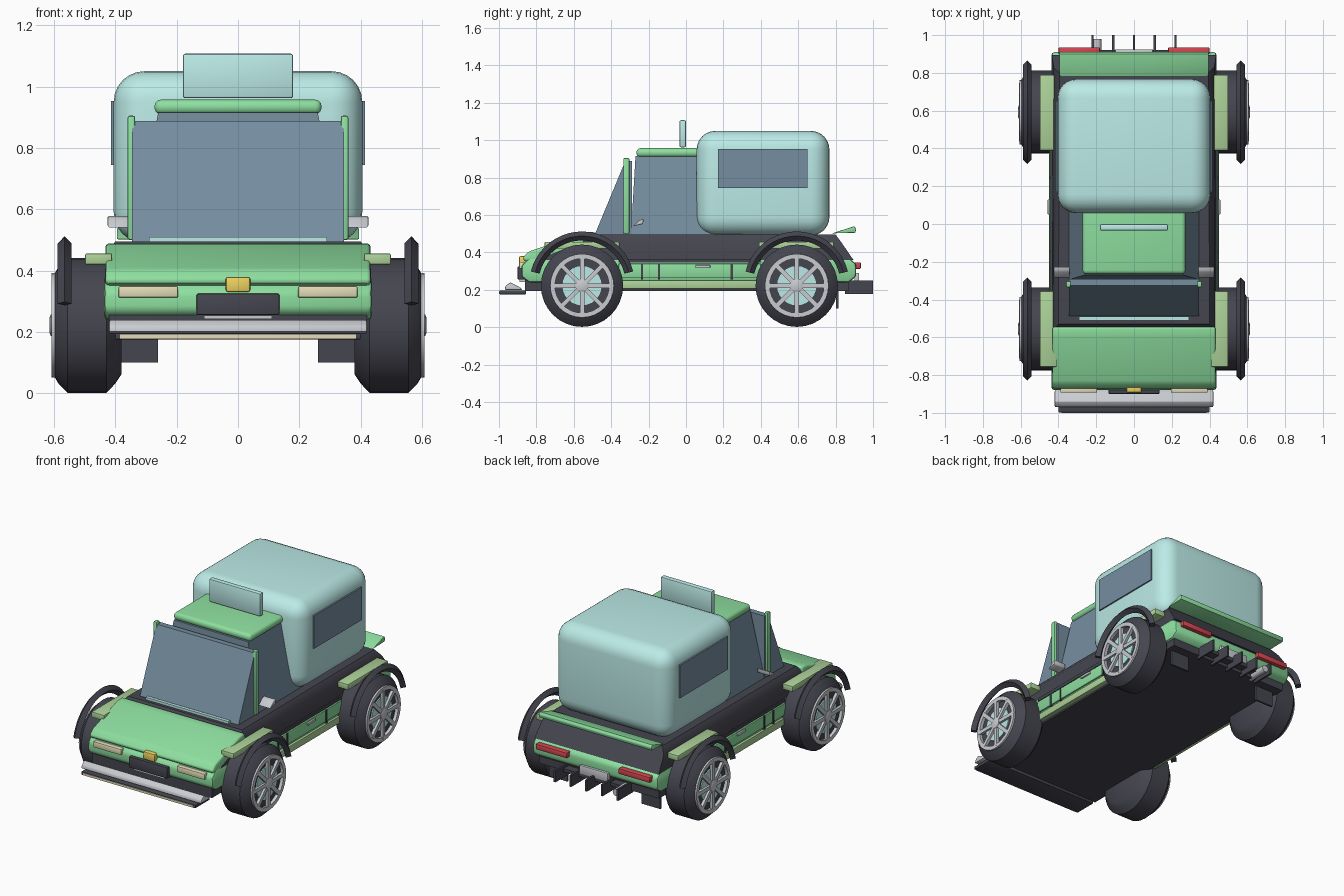
import bpy, bmesh
from math import pi, sin, cos, radians
from mathutils import Matrix

if "Cube" in bpy.data.objects:
    bpy.data.objects.remove(bpy.data.objects["Cube"])

COLORS = {
    "green": (0.27, 0.74, 0.35), "olive": (0.42, 0.65, 0.32), "mint": (0.50, 0.83, 0.80),
    "glass": (0.18, 0.27, 0.35), "dark": (0.06, 0.06, 0.08), "silver": (0.58, 0.60, 0.63),
    "cream": (0.78, 0.72, 0.48), "yellow": (0.85, 0.65, 0.12), "red": (0.65, 0.06, 0.08),
}
MATS = {}
for key, rgb in COLORS.items():
    MATS[key] = bpy.data.materials.new(key)
    MATS[key].diffuse_color = (*rgb, 1)


def finish(name, bm, color, bevel=0, segs=2, angle=35):
    bmesh.ops.recalc_face_normals(bm, faces=bm.faces)
    if bevel:
        edges = [e for e in bm.edges if len(e.link_faces) == 2 and e.calc_face_angle() > 0.25]
        bmesh.ops.bevel(bm, geom=edges, offset=bevel, segments=segs, profile=0.5,
                        affect='EDGES', clamp_overlap=True)
    me = bpy.data.meshes.new(name)
    bm.to_mesh(me)
    bm.free()
    ob = bpy.data.objects.new(name, me)
    bpy.context.collection.objects.link(ob)
    me.materials.append(MATS[color])
    bpy.ops.object.select_all(action='DESELECT')
    ob.select_set(True)
    bpy.context.view_layer.objects.active = ob
    bpy.ops.object.shade_smooth_by_angle(angle=radians(angle))
    return ob


def rings(bm, loops, closed=False):
    """Skin a list of equal-length point loops; cap the ends unless closed."""
    vs = [[bm.verts.new(p) for p in lp] for lp in loops]
    n = len(vs[0])
    for i in range(len(vs) if closed else len(vs) - 1):
        a, b = vs[i], vs[(i + 1) % len(vs)]
        for j in range(n):
            k = (j + 1) % n
            bm.faces.new((a[j], a[k], b[k], b[j]))
    if not closed:
        bm.faces.new(vs[0])
        bm.faces.new(vs[-1])


def box(name, x, y, z, color, bevel=0, segs=2):
    bm = bmesh.new()
    rings(bm, [[(x[0], y[0], h), (x[1], y[0], h), (x[1], y[1], h), (x[0], y[1], h)] for h in z])
    return finish(name, bm, color, bevel, segs)


def prism(name, profile, x0, x1, color, bevel=0, segs=2):
    """Side profile (y, z) extruded across x."""
    bm = bmesh.new()
    rings(bm, [[(x, y, z) for y, z in profile] for x in (x0, x1)])
    return finish(name, bm, color, bevel, segs)


def frustum(name, low, high, color, bevel=0):
    """Box tapering between two (half_x, y0, y1, z) rectangles."""
    bm = bmesh.new()
    rings(bm, [[(-hx, a, z), (hx, a, z), (hx, b, z), (-hx, b, z)] for hx, a, b, z in (low, high)])
    return finish(name, bm, color, bevel)


def lathe(name, profile, s, y, z, color, n=32, closed=False):
    """(x, radius) profile turned about a sideways axle."""
    bm = bmesh.new()
    rings(bm, [[(s * x, y + r * cos(2 * pi * i / n), z + r * sin(2 * pi * i / n))
                for i in range(n)] for x, r in profile], closed)
    return finish(name, bm, color)


# Floor, lower body, shoulders and hood
box("floor", (-0.42, 0.42), (-0.86, 0.87), (0.195, 0.26), "dark")
prism("lower_body", [(-0.84, 0.24), (-0.88, 0.27), (-0.88, 0.33), (-0.84, 0.37),
                     (0.87, 0.37), (0.91, 0.34), (0.91, 0.27), (0.87, 0.24)],
      -0.437, 0.437, "green", 0.015)
bm = bmesh.new()
rings(bm, [[(-0.435, -0.80, 0.36), (0.435, -0.80, 0.36), (0.435, 0.895, 0.36), (-0.435, 0.895, 0.36)],
           [(-0.43, -0.56, 0.455), (0.43, -0.56, 0.455), (0.425, 0.83, 0.455), (-0.425, 0.83, 0.455)],
           [(-0.40, -0.53, 0.495), (0.40, -0.53, 0.495), (0.395, 0.80, 0.495), (-0.395, 0.80, 0.495)]])
finish("shoulder_body", bm, "dark")
prism("hood", [(-0.545, 0.49), (-0.60, 0.485), (-0.84, 0.405), (-0.875, 0.37), (-0.86, 0.35), (-0.545, 0.36)],
      -0.432, 0.432, "green", 0.02, 3)

# Cabin
prism("windscreen", [(-0.49, 0.49), (-0.325, 0.888), (-0.29, 0.888), (-0.29, 0.49)], -0.345, 0.345, "glass")
frustum("cabin_glass", (0.345, -0.295, 0.30, 0.49), (0.26, -0.27, 0.30, 0.915), "glass")
box("roof", (-0.272, 0.272), (-0.265, 0.30), (0.91, 0.957), "green", 0.02, 3)
box("roof_sign", (-0.18, 0.18), (-0.035, 0.0), (0.962, 1.107), "mint", 0.008)
box("cowl_strip", (-0.29, 0.29), (-0.51, -0.49), (0.49, 0.51), "mint")

# Cargo box
box("cargo_box", (-0.405, 0.405), (0.057, 0.767), (0.49, 1.05), "mint", 0.10, 6)

# Front fittings
prism("front_bumper", [(-0.97, 0.20), (-0.965, 0.22), (-0.94, 0.24), (-0.89, 0.215), (-0.875, 0.20)],
      -0.42, 0.42, "silver", 0.005)
box("splitter", (-0.40, 0.40), (-0.997, -0.855), (0.176, 0.196), "dark", 0.003)
box("splitter_trim", (-0.385, 0.385), (-1.0, -0.99), (0.178, 0.192), "cream")
box("grille", (-0.135, 0.135), (-0.90, -0.86), (0.255, 0.325), "dark", 0.005)
box("grille_trim", (-0.11, 0.11), (-0.89, -0.85), (0.243, 0.254), "silver")
box("hood_latch", (-0.04, 0.04), (-0.893, -0.85), (0.33, 0.38), "yellow", 0.008)

# Rear fittings
prism("rear_spoiler", [(0.78, 0.502), (0.90, 0.54), (0.91, 0.525), (0.905, 0.505)], -0.395, 0.395, "green", 0.004)
box("rear_plate", (-0.10, 0.10), (0.90, 0.925), (0.235, 0.29), "silver", 0.004)
for i in range(5):
    x = (i - 2) * 0.11
    box(f"diffuser_fin_{i}", (x - 0.006, x + 0.006), (0.85, 1.0), (0.178, 0.25), "dark")
box("diffuser_bar", (-0.22, 0.22), (0.85, 0.92), (0.215, 0.235), "dark")
bm = bmesh.new()
bmesh.ops.create_cone(bm, cap_ends=True, segments=16, radius1=0.022, radius2=0.022, depth=0.14,
                      matrix=Matrix.Translation((-0.195, 0.91, 0.215)) @ Matrix.Rotation(pi / 2, 4, 'X'))
finish("exhaust_pipe", bm, "silver")

# Paired parts on both sides
for s, side in ((1, "right"), (-1, "left")):
    def sbox(name, x, y, z, color, bevel=0):
        box(f"{name}_{side}", tuple(sorted((s * x[0], s * x[1]))), y, z, color, bevel)

    sbox("side_window", (0.39, 0.414), (0.17, 0.65), (0.745, 0.953), "glass")
    sbox("windscreen_pillar", (0.335, 0.36), (-0.335, -0.303), (0.50, 0.905), "green", 0.007)
    prism(f"side_mirror_{side}", [(-0.285, 0.54), (-0.23, 0.552), (-0.226, 0.58), (-0.25, 0.572)],
          s * 0.34, s * 0.425, "silver", 0.005)
    sbox("headlight", (0.195, 0.39), (-0.893, -0.86), (0.312, 0.35), "cream", 0.006)
    sbox("tail_light", (0.18, 0.40), (0.895, 0.935), (0.312, 0.347), "red", 0.006)
    sbox("mud_flap", (0.26, 0.39), (0.803, 0.815), (0.10, 0.22), "dark")
    sbox("side_sill", (0.41, 0.45), (-0.36, 0.40), (0.205, 0.25), "olive", 0.004)
    sbox("side_panel", (0.42, 0.447), (-0.36, 0.40), (0.265, 0.34), "green", 0.004)
    sbox("side_groove", (0.42, 0.443), (-0.36, 0.40), (0.345, 0.365), "dark")
    sbox("door_handle", (0.43, 0.457), (0.05, 0.13), (0.316, 0.332), "silver", 0.003)
    for i, y in enumerate((-0.235, -0.145, 0.245)):
        sbox(f"door_seam_{i}", (0.43, 0.451), (y - 0.006, y + 0.006), (0.255, 0.34), "dark")

    for y, end in ((-0.556, "front"), (0.592, "rear")):
        tag, z = f"{end}_{side}", 0.222
        # Wheel
        lathe(f"tyre_{tag}", [(0.38, 0.16), (0.40, 0.19), (0.428, 0.22), (0.555, 0.22), (0.585, 0.19),
                              (0.60, 0.165), (0.587, 0.155)], s, y, z, "dark")
        lathe(f"rim_{tag}", [(0.58, 0.172), (0.607, 0.170), (0.607, 0.145), (0.58, 0.145)],
              s, y, z, "silver", 32, True)
        lathe(f"brake_disc_{tag}", [(0.57, 0.105), (0.594, 0.105)], s, y, z, "mint", 24)
        lathe(f"hub_{tag}", [(0.58, 0.035), (0.61, 0.035), (0.614, 0.025)], s, y, z, "silver", 16)
        bm = bmesh.new()
        for k in range(8):
            m = Matrix.Translation((s * 0.599, y, z)) @ Matrix.Rotation(k * pi / 4, 4, 'X') \
                @ Matrix.Translation((0, 0, 0.09)) @ Matrix.Diagonal((0.018, 0.024, 0.13, 1))
            bmesh.ops.create_cube(bm, size=1, matrix=m)
        finish(f"spokes_{tag}", bm, "silver")

        # Thin arch with a diamond section, and the block beside it
        bm = bmesh.new()
        loops = []
        for i in range(21):
            a = radians(14 + 152 * i / 20)
            loops.append([(s * (0.565 + dx), y + (0.258 + dr) * cos(a), 0.23 + (0.258 + dr) * sin(a))
                          for dx, dr in ((-0.023, 0), (0, 0.024), (0.023, 0), (0, -0.024))])
        rings(bm, loops)
        finish(f"wheel_arch_{tag}", bm, "dark")
        yc = y + (0.0 if end == "front" else -0.002)
        sbox(f"fender_block_{end}", (0.41, 0.498), (yc - 0.2, yc + 0.2), (0.42, 0.456), "olive", 0.005)

for m in bpy.data.materials:
    if m.users and not m.is_grease_pencil:
        m.use_nodes = True
        m.node_tree.nodes["Principled BSDF"].inputs["Base Color"].default_value = m.diffuse_color
